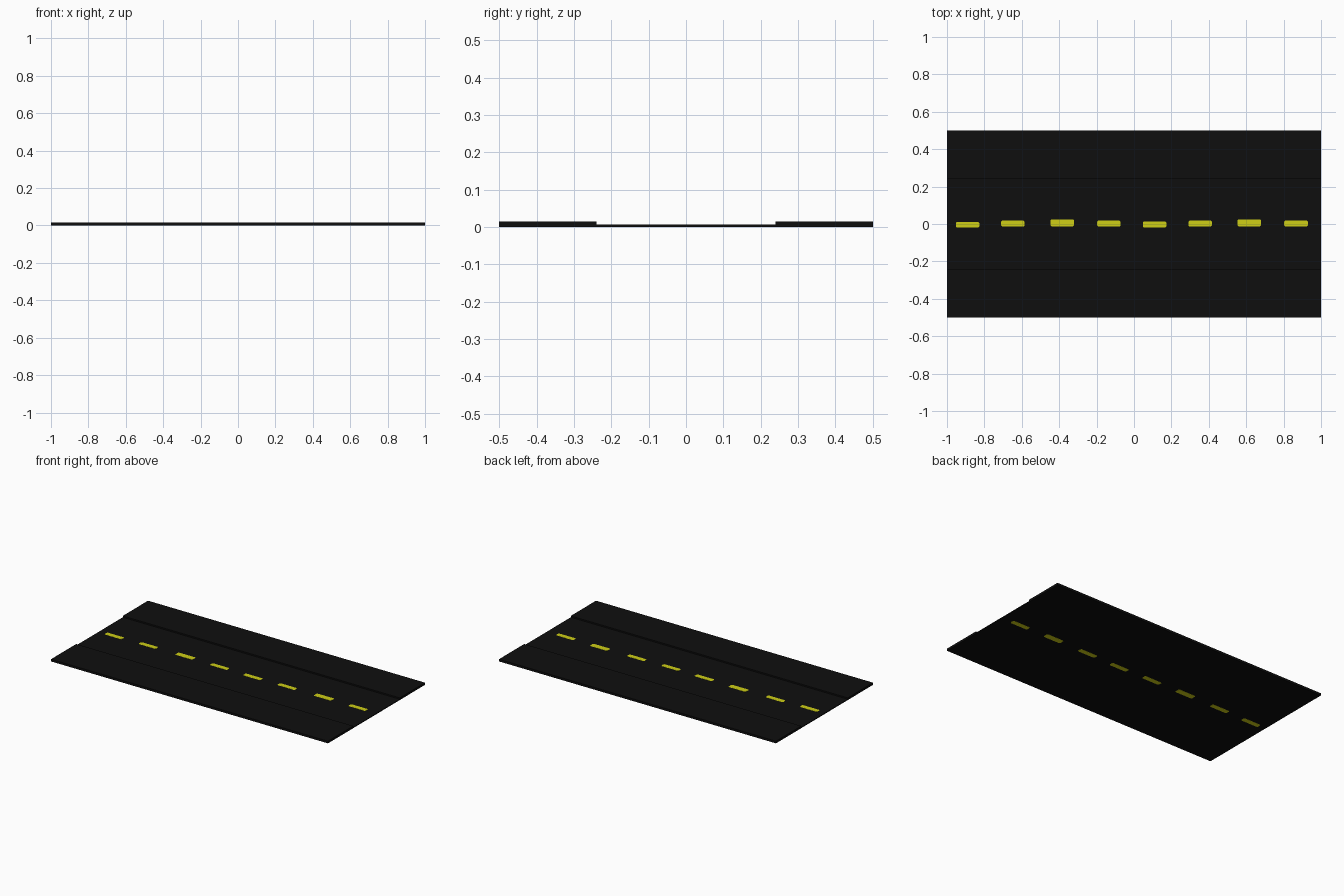
import bpy, bmesh

if "Cube" in bpy.data.objects:
    bpy.data.objects.remove(bpy.data.objects["Cube"])


def material(name, rgb):
    m = bpy.data.materials.new(name)
    m.diffuse_color = (*rgb, 1)
    m.use_nodes = True
    m.node_tree.nodes["Principled BSDF"].inputs["Base Color"].default_value = m.diffuse_color
    return m


asphalt = material("black asphalt", (0.0045, 0.0045, 0.0045))
yellow = material("yellow paint", (0.62, 0.62, 0.008))


def prism(name, outline, place, shift, mat):
    """Extrude a flat outline; place() maps the outline into 3D."""
    bm = bmesh.new()
    face = bm.faces.new([bm.verts.new(place(a, b)) for a, b in outline])
    ext = bmesh.ops.extrude_face_region(bm, geom=[face])
    verts = [v for v in ext["geom"] if isinstance(v, bmesh.types.BMVert)]
    bmesh.ops.translate(bm, verts=verts, vec=shift)
    bmesh.ops.recalc_face_normals(bm, faces=bm.faces)
    me = bpy.data.meshes.new(name)
    bm.to_mesh(me)
    bm.free()
    me.materials.append(mat)
    ob = bpy.data.objects.new(name, me)
    bpy.context.collection.objects.link(ob)
    return ob


# Road slab with a raised pavement along each side
base = 0.0006
half = [(0.5, base), (0.5, 0.015), (0.24, 0.015), (0.24, 0.006)]
profile = half + [(-y, z) for y, z in reversed(half)]
prism("road_slab", profile, lambda y, z: (-1, y, z), (2, 0, 0), asphalt)

# Centre line dashes, showing on the top and the underside
dashes = [(-0.89, -0.004, 0.016), (-0.648, 0.002, 0.016),
          (-0.384, 0.006, 0.019), (-0.134, 0.002, 0.016),
          (0.11, -0.003, 0.016), (0.354, 0.002, 0.016),
          (0.616, 0.006, 0.019), (0.866, 0.002, 0.016)]
L, c = 0.063, 0.006
for i, (x, y, w) in enumerate(dashes):
    outline = [(L, w - c), (L - c, w), (c - L, w), (-L, w - c),
               (-L, c - w), (c - L, -w), (L - c, -w), (L, c - w)]
    prism(f"lane_dash_{i + 1}", outline,
          lambda a, b: (x + a, y + b, 0), (0, 0, 0.0068), yellow)
